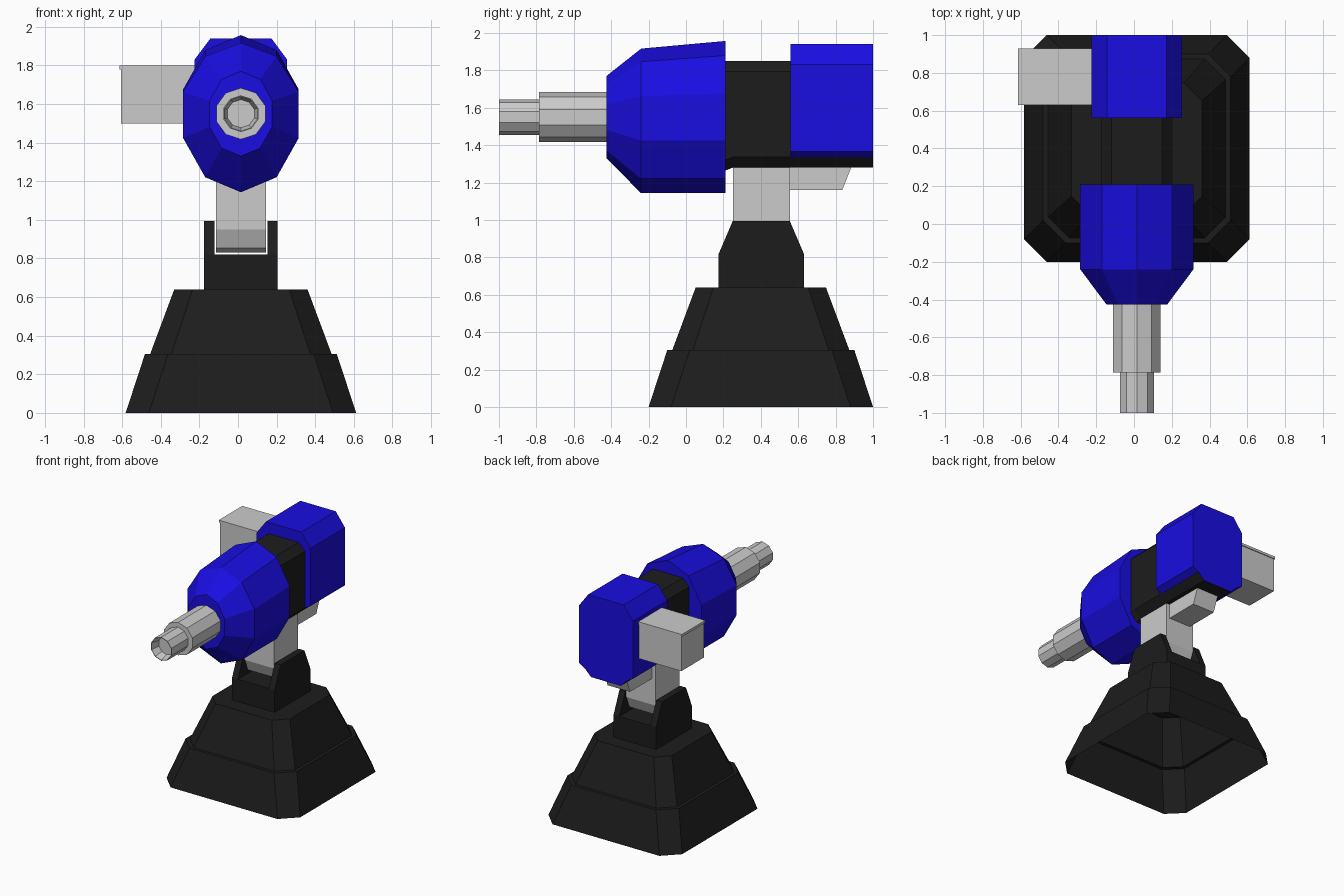
import bpy, bmesh
from math import sin, cos, pi

if "Cube" in bpy.data.objects:
    bpy.data.objects.remove(bpy.data.objects["Cube"])

X = 0.015  # centre line of the model


def material(name, rgb):
    m = bpy.data.materials.new(name)
    m.diffuse_color = (*rgb, 1)
    m.use_nodes = True
    m.node_tree.nodes["Principled BSDF"].inputs["Base Color"].default_value = m.diffuse_color
    return m


BLACK = material("black", (0.012, 0.012, 0.012))
BLUE = material("blue", (0.01, 0.004, 0.75))


def loft(name, rings, mats=(), start=True, end=True):
    """Skin a list of equal-length point rings, with optional end caps."""
    bm = bmesh.new()
    vs = [[bm.verts.new(p) for p in r] for r in rings]
    n = len(vs[0])
    for a, b in zip(vs, vs[1:]):
        for i in range(n):
            j = (i + 1) % n
            bm.faces.new((a[i], a[j], b[j], b[i]))
    if start:
        bm.faces.new(vs[0][::-1])
    cap = bm.faces.new(vs[-1]) if end else None
    if cap and len(mats) > 1:
        cap.material_index = 1
    bmesh.ops.recalc_face_normals(bm, faces=bm.faces)
    me = bpy.data.meshes.new(name)
    bm.to_mesh(me)
    bm.free()
    for m in mats:
        me.materials.append(m)
    ob = bpy.data.objects.new(name, me)
    bpy.context.collection.objects.link(ob)
    return ob


def octagon(hu, hv, c):
    return [(hu, -hv + c), (hu, hv - c), (hu - c, hv), (-hu + c, hv),
            (-hu, hv - c), (-hu, -hv + c), (-hu + c, -hv), (hu - c, -hv)]


def prism_x(name, profile, x0, x1, mats=()):
    """Extrude a (y, z) profile between two x positions."""
    return loft(name, [[(X + x, y, z) for y, z in profile] for x in (x0, x1)], mats)


def ring(y, rx, rz, top=1.0, n=10, zc=1.55):
    """Upright ring facing y; top squashes the upper half."""
    pts = []
    for i in range(n):
        a = 2 * pi * i / n
        z = rz * cos(a)
        pts.append((X + rx * sin(a), y, zc + (z * top if z > 0 else z)))
    return pts


def box(name, lo, hi):
    return loft(name, [[(x, y, z) for x, y in ((lo[0], lo[1]), (hi[0], lo[1]),
                                              (hi[0], hi[1]), (lo[0], hi[1]))]
                       for z in (lo[2], hi[2])])


# Stepped pedestal, open underneath
loft("pedestal", [[(X + u, 0.4 + v, z) for u, v in octagon(h, h + 0.003, c)]
                  for z, h, c in ((0, 0.597, 0.12), (0.305, 0.497, 0.12),
                                  (0.305, 0.47, 0.11), (0.64, 0.345, 0.095))],
     [BLACK], start=False)

# Yoke: block with two tapered cheeks
prism_x("yoke_block", [(0.175, 0.64), (0.63, 0.64), (0.63, 0.82), (0.175, 0.82)],
        -0.19, 0.19, [BLACK])
for side, name in ((-1, "left"), (1, "right")):
    prism_x("yoke_cheek_" + name, [(0.175, 0.82), (0.63, 0.82), (0.555, 0.995), (0.25, 0.995)],
            side * 0.138, side * 0.19, [BLACK])

# Support arm with rounded foot
prism_x("support_arm", [(0.25, 1.31), (0.25, 0.95), (0.29, 0.855), (0.34, 0.83),
                        (0.465, 0.83), (0.515, 0.855), (0.555, 0.95), (0.555, 1.31)],
        -0.13, 0.13)

# Wedge under the body
prism_x("under_wedge", [(0.555, 1.16), (0.835, 1.16), (0.885, 1.285), (0.555, 1.285)], -0.1, 0.1)

# Main body, with a blue rear end
section = octagon(0.19, 0.285, 0.057)
loft("body", [[(X + u, y, 1.565 + v - (drop if v < 0 else 0)) for u, v in section]
              for y, drop in ((0.15, 0.04), (0.25, 0), (1.0, 0))], [BLACK, BLUE])

# Rear hood
half = [(0.19, 1.335), (0.24, 1.365), (0.24, 1.83), (0.158, 1.94)]
hood = half + [(-x, z) for x, z in reversed(half)]
loft("rear_hood", [[(X + x, y, z) for x, z in hood] for y in (0.56, 1.0)], [BLUE])

# Front shroud
loft("front_shroud", [ring(0.21, 0.315, 0.407), ring(-0.24, 0.315, 0.407, 0.9),
                      ring(-0.425, 0.17, 0.22)], [BLUE])

# Stepped barrel with a shallow bore
loft("barrel", [ring(y, r, r) for y, r in ((-0.40, 0.133), (-0.785, 0.133), (-0.785, 0.095),
                                         (-1.0, 0.095), (-1.0, 0.09), (-0.93, 0.073))])

# Side box and its lid
box("side_box", (-0.605, 0.637, 1.5), (-0.2, 0.923, 1.78))
box("side_box_lid", (-0.613, 0.63, 1.78), (-0.2, 0.93, 1.8))
